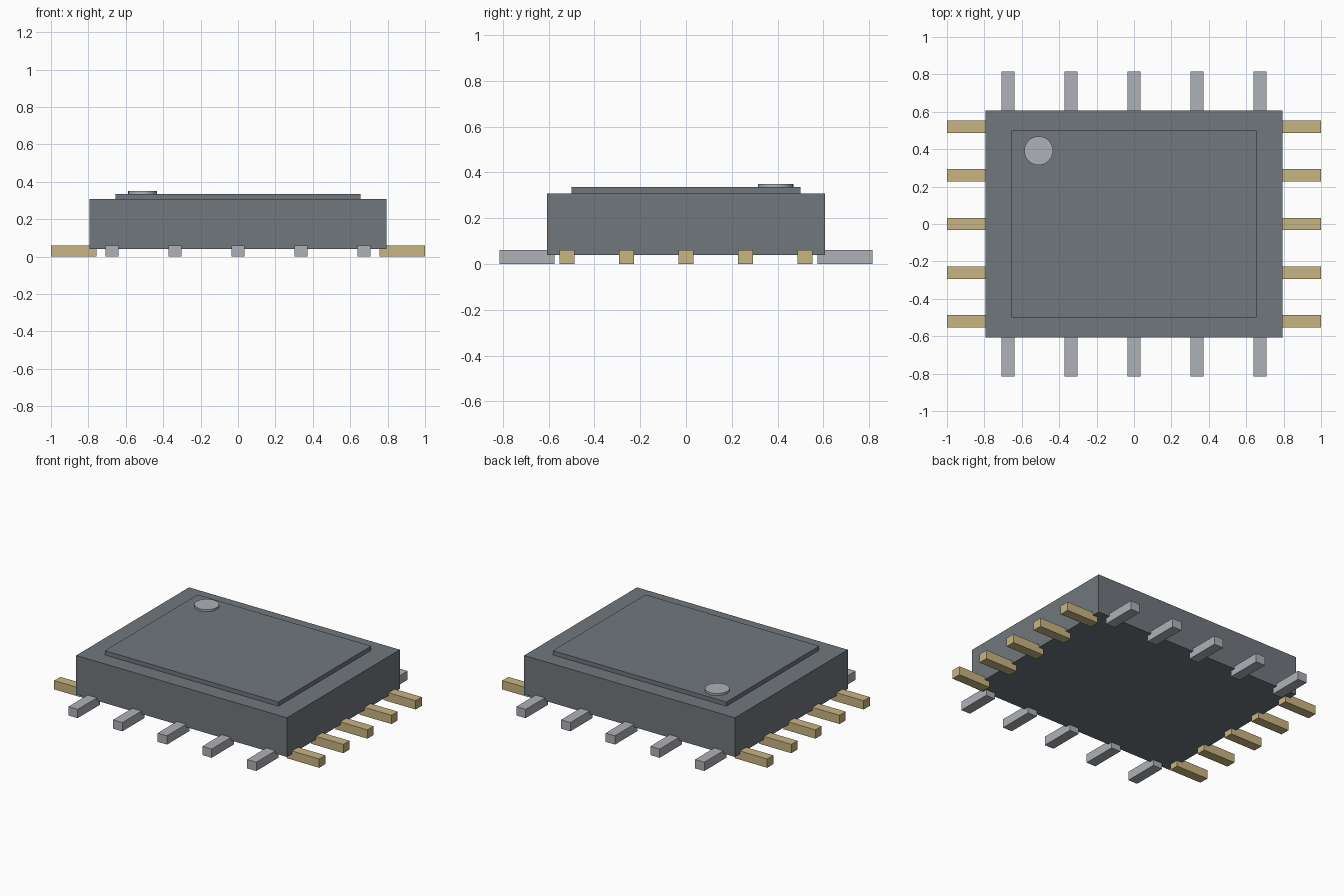
import bpy

cube = bpy.data.objects.get("Cube")
if cube:
    bpy.data.objects.remove(cube, do_unlink=True)


def material(name, rgb):
    """Flat material from 0-255 display values, stored as linear."""
    linear = [((c / 255 + 0.055) / 1.055) ** 2.4 for c in rgb]
    mat = bpy.data.materials.new(name)
    mat.use_nodes = True
    mat.diffuse_color = (*linear, 1)
    mat.node_tree.nodes["Principled BSDF"].inputs["Base Color"].default_value = (*linear, 1)
    return mat


def finish(name, mat):
    obj = bpy.context.object
    obj.name = name
    obj.data.materials.append(mat)
    return obj


def box(name, mat, x, y, z):
    """Box spanning the given (low, high) ranges."""
    spans = (x, y, z)
    bpy.ops.mesh.primitive_cube_add(size=1, location=[sum(s) / 2 for s in spans])
    obj = finish(name, mat)
    obj.scale = [s[1] - s[0] for s in spans]
    bpy.ops.object.transform_apply(location=False, rotation=False, scale=True)
    return obj


grey = material("slate grey", (113, 119, 125))
silver = material("silver", (174, 177, 183))
gold = material("pale gold", (201, 181, 130))

# Package body and raised lid
box("body", grey, (-0.795, 0.795), (-0.608, 0.608), (0.04, 0.307))
box("lid", grey, (-0.655, 0.655), (-0.5, 0.5), (0.307, 0.336))

# Round marker at the back right corner of the lid
bpy.ops.mesh.primitive_cylinder_add(vertices=32, radius=0.077, depth=0.014,
                                    location=(-0.51, 0.392, 0.343))
finish("corner_marker", silver)
bpy.ops.object.shade_smooth_by_angle()

# Five contacts along each edge, tucked under the body
for i in range(-2, 3):
    for side, sign in (("left", 1), ("right", -1)):
        y = i * 0.26
        ends = sorted((sign * 0.757, sign))
        box(f"{side}_contact_{i + 3}", gold, ends, (y - 0.033, y + 0.033), (0, 0.06))
    for side, sign in (("back", 1), ("front", -1)):
        x = i * 0.337
        ends = sorted((sign * 0.575, sign * 0.815))
        box(f"{side}_contact_{i + 3}", silver, (x - 0.035, x + 0.035), ends, (0, 0.06))
